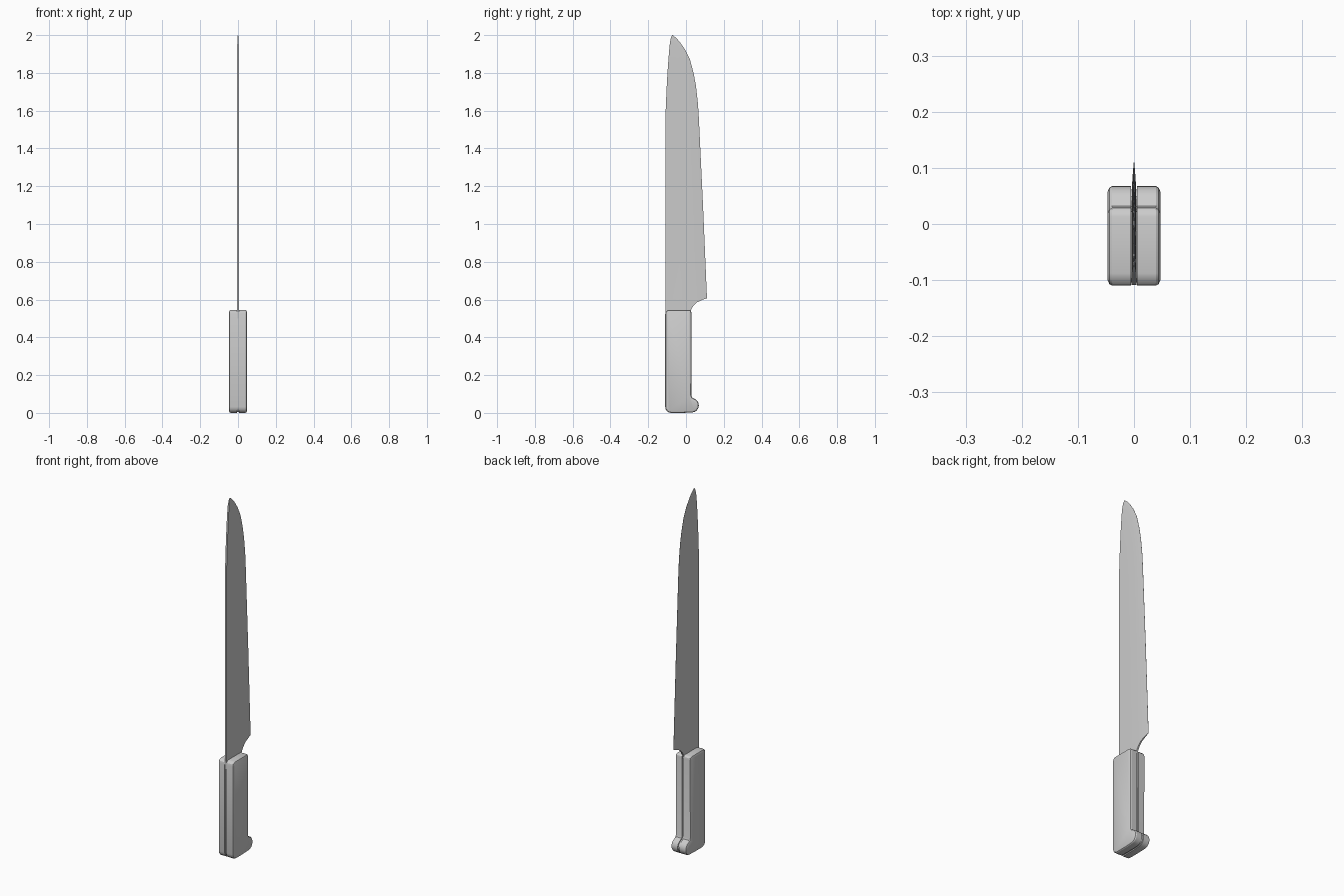
import bpy, bmesh, math

if "Cube" in bpy.data.objects:
    bpy.data.objects.remove(bpy.data.objects["Cube"])

steel = bpy.data.materials.new("grey steel")
steel.diffuse_color = (0.6, 0.6, 0.6, 1)
steel.use_nodes = True
steel.node_tree.nodes["Principled BSDF"].inputs["Base Color"].default_value = steel.diffuse_color


def finish(name, bm, smooth=30):
    bmesh.ops.recalc_face_normals(bm, faces=bm.faces)
    me = bpy.data.meshes.new(name)
    bm.to_mesh(me)
    bm.free()
    ob = bpy.data.objects.new(name, me)
    bpy.context.collection.objects.link(ob)
    me.materials.append(steel)
    bpy.ops.object.select_all(action='DESELECT')
    ob.select_set(True)
    bpy.context.view_layer.objects.active = ob
    bpy.ops.object.shade_smooth_by_angle(angle=math.radians(smooth))
    return ob


def arc(cy, cz, r, a0, a1, n):
    return [(cy + r * math.cos(math.radians(a0 + (a1 - a0) * i / n)),
             cz + r * math.sin(math.radians(a0 + (a1 - a0) * i / n))) for i in range(n + 1)]


def inset(pts, d):
    """Shrink a counter-clockwise outline by d with mitred corners."""
    out = []
    for i, (y, z) in enumerate(pts):
        (py, pz), (ny, nz) = pts[i - 1], pts[(i + 1) % len(pts)]
        a, b = math.hypot(y - py, z - pz), math.hypot(ny - y, nz - z)
        n1 = (-(z - pz) / a, (y - py) / a)
        n2 = (-(nz - z) / b, (ny - y) / b)
        k = d / (1 + n1[0] * n2[0] + n1[1] * n2[1])
        out.append((y + (n1[0] + n2[0]) * k, z + (n1[1] + n2[1]) * k))
    return out


def loft(name, outline, steps):
    """Stack inset copies of an outline along x; steps are (x, inset)."""
    bm = bmesh.new()
    rings = [[bm.verts.new((x, y, z)) for y, z in inset(outline, d)] for x, d in steps]
    n = len(outline)
    for a, b in zip(rings, rings[1:]):
        for i in range(n):
            bm.faces.new((a[i], a[(i + 1) % n], b[(i + 1) % n], b[i]))
    bm.faces.new(rings[0])
    bm.faces.new(rings[-1])
    return finish(name, bm)


# Handle scales: rounded outline with a hooked pommel, bevelled outer rim
handle = (arc(-0.078, 0.032, 0.032, 180, 270, 4)
          + [(-0.02, 0.0)]
          + arc(0.03, 0.04, 0.038, -85, 75, 8)
          + [(0.032, 0.082), (0.028, 0.092)]
          + arc(0.013, 0.530, 0.016, 0, 90, 3)
          + arc(-0.088, 0.524, 0.022, 90, 180, 3))
for side, label in ((1, "right"), (-1, "left")):
    loft("handle_scale_" + label, handle,
         [(side * x, d) for x, d in ((0.005, 0), (0.039, 0), (0.044, 0.003), (0.047, 0.010))])

# Tang: thin core, slightly recessed between the scales
loft("tang", handle, [(-0.0052, 0.006), (0.0052, 0.006)])

# Blade: rows of (height, spine, belly), thinning towards the cutting edge
rows = [(0.50, -0.109, 0.020), (0.545, -0.109, 0.026), (0.565, -0.109, 0.038),
        (0.585, -0.109, 0.058), (0.597, -0.109, 0.083), (0.607, -0.109, 0.111),
        (1.10, -0.109, 0.090), (1.56, -0.109, 0.068), (1.64, -0.106, 0.063),
        (1.73, -0.102, 0.053), (1.80, -0.098, 0.040), (1.87, -0.093, 0.021),
        (1.92, -0.089, -0.003), (1.96, -0.085, -0.030), (1.985, -0.080, -0.052),
        (2.0, -0.073, -0.070)]
bm = bmesh.new()
rings = []
for z, back, front in rows:
    edge = 0.111 if z < 0.607 else front
    left, right = [], []
    for f in (0, 0.35, 0.65, 0.85, 1):
        y = back + (front - back) * f
        t = 0.0003 + 0.0045 * math.sqrt(min(1, max(0, edge - y) / 0.09))
        right.append(bm.verts.new((t, y, z)))
        left.append(bm.verts.new((-t, y, z)))
    rings.append(right + left[::-1])
for a, b in zip(rings, rings[1:]):
    for i in range(len(a)):
        j = (i + 1) % len(a)
        bm.faces.new((a[i], a[j], b[j], b[i]))
bm.faces.new(rings[0])
bm.faces.new(rings[-1])
finish("blade", bm)
